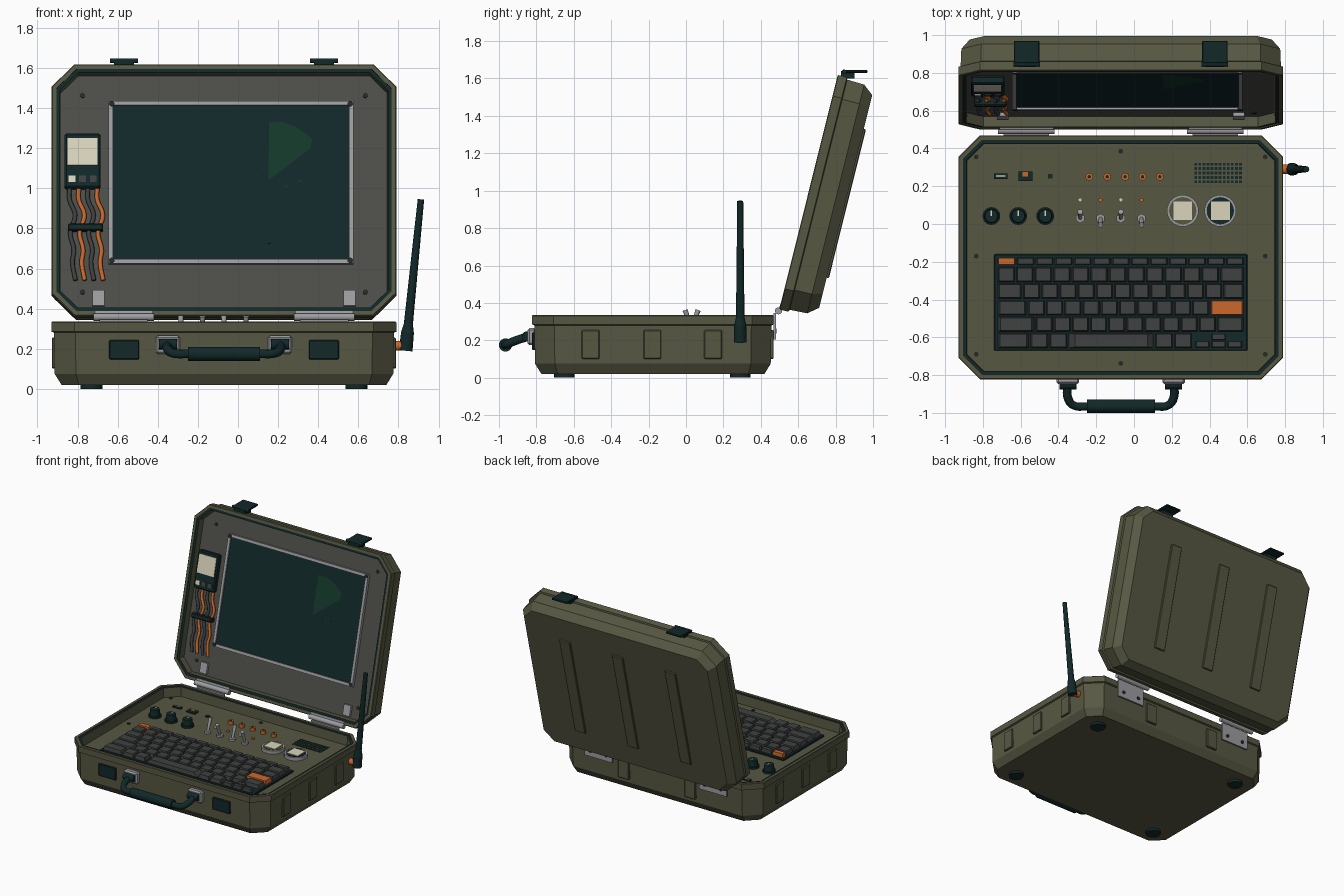
import bpy, bmesh, math
from mathutils import Matrix, Vector

cube = bpy.data.objects.get("Cube")
if cube:
    bpy.data.objects.remove(cube)


def material(name, *rgb):
    m = bpy.data.materials.new(name)
    m.use_nodes = True
    m.diffuse_color = (*rgb, 1)
    m.node_tree.nodes["Principled BSDF"].inputs["Base Color"].default_value = (*rgb, 1)
    return m


OLIVE = material("olive_paint", .095, .097, .055)
PANEL = material("panel_grey", .075, .077, .066)
DARK = material("dark_teal_rubber", .006, .021, .022)
KEY = material("key_grey", .05, .054, .052)
METAL = material("light_metal", .34, .34, .36)
ORANGE = material("orange", .6, .14, .025)
CREAM = material("cream_display", .7, .66, .5)
GREEN = material("radar_green", .007, .04, .022)
STEEL = material("dark_steel", .02, .022, .02)

CX = -.07                      # case centre line
DECK = .255                    # control deck height
PANEL_N = -.06                 # lid panel depth
WORLD = Matrix()
LID = Matrix.Translation((0, .655, .992)) @ Matrix.Rotation(math.radians(76), 4, 'X')


def finish(name, bm, mats, frame):
    bmesh.ops.recalc_face_normals(bm, faces=bm.faces)
    bm.transform(frame)
    me = bpy.data.meshes.new(name)
    bm.to_mesh(me)
    bm.free()
    for m in mats:
        me.materials.append(m)
    ob = bpy.data.objects.new(name, me)
    bpy.context.collection.objects.link(ob)
    return ob


def boxes(name, specs, mat, frame=WORLD, taper=1, bevel=0):
    """Boxes given as (centre, size); taper narrows the top."""
    bm = bmesh.new()
    for c, s in specs:
        for v in bmesh.ops.create_cube(bm, size=1)["verts"]:
            k = taper if v.co.z > 0 else 1
            v.co = Vector((v.co.x * s[0] * k, v.co.y * s[1] * k, v.co.z * s[2])) + Vector(c)
    if bevel:
        bmesh.ops.bevel(bm, geom=bm.edges[:], offset=bevel, segments=1, affect='EDGES')
    return finish(name, bm, [mat], frame)


def rods(name, specs, mat, frame=WORLD, sides=20):
    """Cylinders or cones given as (start, end, start radius, end radius)."""
    bm = bmesh.new()
    for p, q, r1, r2 in specs:
        p, q = Vector(p), Vector(q)
        turn = (q - p).to_track_quat('Z', 'Y').to_matrix().to_4x4()
        bmesh.ops.create_cone(bm, cap_ends=True, segments=sides, radius1=r1, radius2=r2,
                              depth=(q - p).length, matrix=Matrix.Translation((p + q) / 2) @ turn)
    for f in bm.faces:
        f.smooth = len(f.verts) == 4
    return finish(name, bm, [mat], frame)


def discs(name, spots, z, r, h, mat, frame=WORLD, sides=20):
    return rods(name, [((x, y, z), (x, y, z + h), r, r) for x, y in spots], mat, frame, sides)


def tube(name, points, r, mat, frame=WORLD):
    cu = bpy.data.curves.new(name, 'CURVE')
    cu.dimensions = '3D'
    cu.bevel_depth, cu.bevel_resolution, cu.resolution_u = r, 2, 6
    cu.use_fill_caps = True
    sp = cu.splines.new('BEZIER')
    sp.bezier_points.add(len(points) - 1)
    for bp, p in zip(sp.bezier_points, points):
        bp.co = frame @ Vector(p)
        bp.handle_left_type = bp.handle_right_type = 'AUTO'
    cu.materials.append(mat)
    bpy.context.collection.objects.link(bpy.data.objects.new(name, cu))


def shell(name, depth, floor, floor_mat, frame, edge):
    """Open case half: eight-sided rings from outer bottom, over the rim, to the inner floor."""
    profile = [(edge, -depth), (.016, .055 - depth), (.012, -.055), (0, -.05), (0, -.004), (.004, 0),
               (.024, 0), (.024, -.006), (.042, -.006), (.046, floor)]
    bm = bmesh.new()
    rings = []
    for d, z in profile:
        a, b, c = .86 - d, .646 - d, .115 - .586 * d
        quarter = [(a, b - c), (a - c, b)]
        loop = quarter + [(-x, y) for x, y in reversed(quarter)]
        loop += [(-x, -y) for x, y in loop]
        rings.append([bm.verts.new((x + CX, y, z)) for x, y in loop])
    for i, (r, s) in enumerate(zip(rings, rings[1:])):
        for k in range(8):
            f = bm.faces.new((r[k], r[(k + 1) % 8], s[(k + 1) % 8], s[k]))
            f.material_index = 1 if i == 7 else 0
    bm.faces.new(rings[0])
    bm.faces.new(rings[-1]).material_index = 2
    finish(name, bm, [OLIVE, DARK, floor_mat], frame)


def pair(off):
    return (CX - off, CX + off)


# Case halves
shell("base_case", .315, DECK - .335, OLIVE, Matrix.Translation((0, -.177, .335)), .05)
shell("lid_case", .205, PANEL_N, PANEL, LID, .06)

# Raised ribs, pads and feet on the base
boxes("side_ribs", [((x, y, .178), (.024, .095, .155)) for x in pair(.846) for y in (-.51, -.18, .145)],
      OLIVE, bevel=.005)
boxes("back_ribs", [((x, .457, .178), (.095, .024, .155)) for x in pair(.29)], OLIVE, bevel=.005)
boxes("front_pads", [((x, -.812, .195), (.15, .022, .095)) for x in pair(.498)], DARK, bevel=.004)
discs("feet", [(x, y) for x in pair(.66) for y in (-.65, .29)], 0, .055, .03, DARK)

# Ribs on the lid back, and latches on its top edge
boxes("lid_ribs", [((CX + k * .46, -.01, -.205), (.095, .82, .024)) for k in (-1, 0, 1)], OLIVE, LID, bevel=.005)
boxes("lid_latches", [((x, .91, 1.637), (.135, .12, .015)) for x in pair(.498)], DARK, bevel=.004)
boxes("latch_feet", [((x, .865, 1.62), (.1, .07, .04)) for x in pair(.498)], DARK)
rods("latch_pivots", [((x - .07, .845, 1.636), (x + .07, .845, 1.636), .012, .012) for x in pair(.498)], DARK)

# Hinges
rods("hinge_barrels", [((x - .15, .495, .358), (x + .15, .495, .358), .019, .019) for x in pair(.5)], METAL)
boxes("hinge_plates", [((x, .474, .275), (.24, .012, .14)) for x in pair(.5)], METAL)
boxes("hinge_leaves", [((x, -.637, -.004), (.28, .035, .012)) for x in pair(.5)], METAL, LID)
rods("hinge_bolts", [((x + d, .478, .25), (x + d, .485, .25), .014, .014) for x in pair(.5) for d in (-.07, .07)], STEEL)
boxes("lid_stays", [((x, -.545, PANEL_N + .01), (.06, .08, .02)) for x in pair(.625)], METAL, LID)

# Carrying handle
boxes("handle_brackets", [((x, -.825, .22), (.12, .045, .09)) for x in pair(.28)], METAL, bevel=.01)
rods("handle_pivots", [((x - .045, -.85, .222), (x + .045, -.85, .222), .026, .026) for x in pair(.28)], DARK)
half = [(.28, -.84, .222), (.28, -.92, .195), (.25, -.96, .177), (.17, -.965, .175)]
tube("handle_bar", [(CX - x, y, z) for x, y, z in half] + [(CX + x, y, z) for x, y, z in reversed(half)], .023, DARK)
rods("handle_grip", [((CX - .18, -.965, .175), (CX + .18, -.965, .175), .035, .035)], DARK)

# Antenna
rods("antenna_connector", [((.77, .29, .215), (.825, .29, .215), .024, .024)], ORANGE)
foot, tip = Vector((.836, .29, .19)), Vector((.912, .29, .945))
rods("antenna_base", [(foot, foot.lerp(tip, .12), .034, .032), (foot.lerp(tip, .12), foot.lerp(tip, .18), .032, .022)], DARK)
rods("antenna_rod", [(foot.lerp(tip, .15), tip, .023, .016)], DARK)

# Keyboard: each row lists key widths, scaled to the tray
boxes("keyboard_tray", [((CX, -.415, DECK + .006), (1.34, .51, .016))], DARK, bevel=.004)
rows = [[1] * 13, [1] * 12 + [1.35], [1.4] + [1] * 11 + [1.2], [1.65] + [1] * 10 + [1.9],
        [2.1] + [1] * 10 + [1.55], [1.7, 1, 1, 4.5, 1, 1, 2.7]]
centres = (-.197, -.267, -.355, -.443, -.53, -.617)
keys, accents = [], []
for r, (widths, y) in enumerate(zip(rows, centres)):
    x, unit = CX - .655, 1.31 / sum(widths)
    for k, w in enumerate(widths):
        spec = ((x + w * unit / 2, y, DECK + .028), (w * unit - .01, .036 if r == 0 else .078, .03))
        if r == 5 and k == 6:
            small = [(-1, -.02), (0, -.02), (1, -.02), (0, .02)]
            keys += [((spec[0][0] + i * .085, y + dy, DECK + .026), (.076, .032, .026)) for i, dy in small]
        else:
            (accents if (r, k) in ((0, 0), (3, 11)) else keys).append(spec)
        x += w * unit
boxes("keys", keys, KEY, taper=.86)
boxes("accent_keys", accents, ORANGE, taper=.92)

# Knobs with pointers
knobs = [(x, .042) for x in (-.755, -.613, -.47)]
discs("knob_skirts", knobs, DECK, .047, .015, DARK)
rods("knobs", [((x, y, DECK), (x, y, DECK + .06), .04, .034) for x, y in knobs], DARK)
boxes("knob_pointers", [((x, y + .015, DECK + .061), (.007, .03, .004)) for x, y in knobs], CREAM)

# Toggle switches with lamps
toggles = [(x, .03) for x in (-.285, -.177, -.07, .04)]
discs("toggle_nuts", toggles, DECK, .025, .015, METAL, sides=6)
rods("toggle_levers", [((x, y, DECK + .01), (x, y + (.035 if i % 2 == 0 else -.035), .362), .009, .014)
                       for i, (x, y) in enumerate(toggles)], METAL, sides=12)
discs("pale_lamps", [(x, .128) for x, y in toggles[::2]], DECK, .011, .012, CREAM)
discs("orange_lamps", [(x, .128) for x, y in toggles[1::2]], DECK, .011, .012, ORANGE)

# Sockets and ports
sockets = [(x, .25) for x in (-.237, -.142, -.047, .045, .137)]
discs("sockets", sockets, DECK, .02, .025, ORANGE, sides=12)
discs("socket_holes", sockets, DECK + .024, .009, .003, DARK, sides=12)
boxes("ports", [((-.705, .253, DECK), (.07, .028, .02)), ((-.575, .253, DECK), (.075, .05, .02)),
                ((-.443, .253, DECK), (.025, .025, .014))], DARK)
boxes("port_tongue", [((-.705, .255, DECK + .01), (.05, .01, .004))], METAL)
boxes("port_tab", [((-.575, .263, DECK + .01), (.03, .025, .006))], ORANGE)

# Speaker grille
boxes("grille_holes", [((.327 + i * .0215, .224 + j * .023, DECK), (.015, .015, .006))
                       for i in range(12) for j in range(5)], DARK)

# Round meters
for name, x, face in (("left_meter", .258, OLIVE), ("right_meter", .457, DARK)):
    discs(name + "_ring", [(x, .07)], DECK, .084, .025, METAL, sides=32)
    discs(name + "_face", [(x, .07)], DECK + .025, .072, .003, face, sides=32)
    boxes(name + "_display", [((x, .07, DECK + .03), (.1, .1, .006))], CREAM)

# Screws on the deck and on the lid panel
screws = [(x, y) for x in pair(.765) for y in (.355, -.17, -.69)] + [(CX, .385), (CX, -.738)]
discs("deck_screws", screws, DECK, .013, .006, STEEL, sides=10)
discs("panel_screws", [(x, y) for x in pair(.705) for y in (.5, -.51)], PANEL_N, .013, .006, STEEL, LID, 10)

# Screen with frame, corner bolts and radar fan
SX, SY, W, H = -.035, .049, 1.22, .835
boxes("screen_frame", [((SX + k * (W - .022) / 2, SY, PANEL_N + .012), (.022, H, .024)) for k in (-1, 1)]
      + [((SX, SY + k * (H - .022) / 2, PANEL_N + .012), (W, .022, .024)) for k in (-1, 1)], METAL, LID)
boxes("screen", [((SX, SY, PANEL_N + .007), (W - .03, H - .03, .014))], DARK, LID)
discs("frame_bolts", [(SX + i * (W / 2 - .015), SY + j * (H / 2 - .015)) for i in (-1, 1) for j in (-1, 1)],
      PANEL_N + .02, .014, .008, STEEL, LID, 10)
bm = bmesh.new()
fan = [(.152, .06), (.36, .225), (.37, .275), (.29, .335), (.22, .36), (.155, .36)]
bm.faces.new([bm.verts.new((x, y, PANEL_N + .0155)) for x, y in fan])
finish("radar_fan", bm, [GREEN], LID)
boxes("radar_marks", [((x, y, PANEL_N + .015), (.012, .006, .002))
                      for x, y in ((.09, .09), (.24, .03), (.31, .055), (.155, -.26))], GREEN, LID)

# Side module with display and buttons
boxes("module_body", [((-.775, .155, PANEL_N + .022), (.178, .28, .044))], DARK, LID, bevel=.008)
boxes("module_display", [((-.775, .2, PANEL_N + .045), (.148, .14, .006))], CREAM, LID)
for name, x, mat in (("pale_button", -.828, CREAM), ("middle_button", -.775, KEY), ("right_button", -.722, KEY)):
    boxes(name, [((x, .06, PANEL_N + .046), (.034, .032, .01))], mat, LID)

# Cables and their clip
for i in range(4):
    x = -.84 + i * .046
    path = [(x, .02), (x, -.04), (x + .028, -.12), (x + .004, -.21), (x + .022, -.3), (x + .015, -.36), (x + .03, -.455)]
    tube("cable", [(px, py, PANEL_N + .022) for px, py in path], .011, ORANGE if i % 2 else KEY, LID)
boxes("cable_clip", [((-.76, -.185, PANEL_N + .022), (.175, .035, .05))], DARK, LID, bevel=.006)
